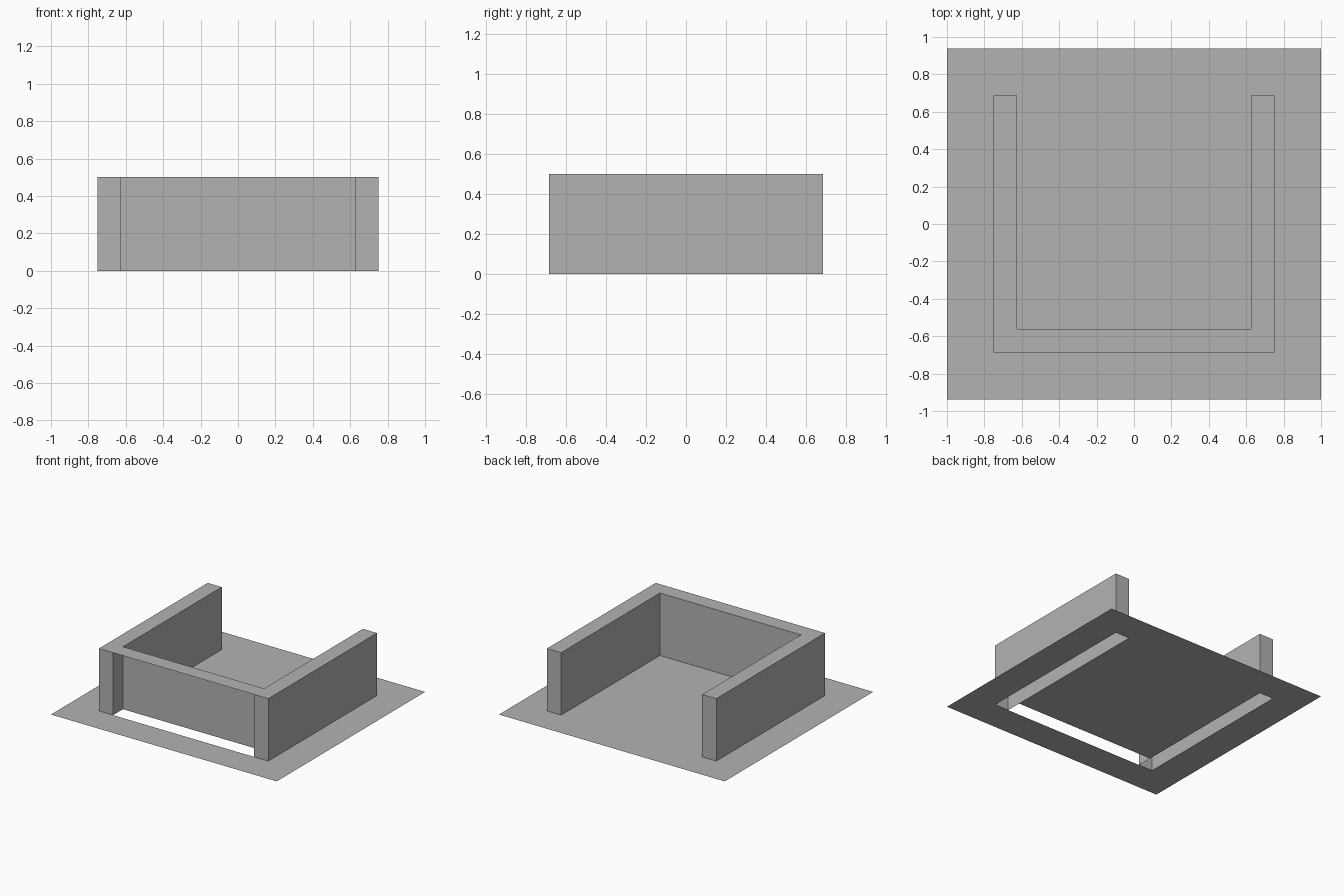
import bpy, bmesh

if "Cube" in bpy.data.objects:
    bpy.data.objects.remove(bpy.data.objects["Cube"])

H = 0.5                                             # wall height
XS = [-1.0, -0.75, -0.625, 0.625, 0.75, 1.0]        # grid lines across
YS = [-0.9375, -0.6875, -0.5625, 0.6875, 0.9375]    # grid lines front to back

grey = bpy.data.materials.new("plain grey")
grey.diffuse_color = (0.45, 0.45, 0.45, 1.0)
grey.use_nodes = True
grey.node_tree.nodes["Principled BSDF"].inputs["Base Color"].default_value = grey.diffuse_color


def make_object(name, quads):
    """Build one mesh object from a list of four-corner faces."""
    bm = bmesh.new()
    for quad in quads:
        bm.faces.new([bm.verts.new(p) for p in quad])
    bmesh.ops.remove_doubles(bm, verts=bm.verts, dist=1e-5)
    mesh = bpy.data.meshes.new(name)
    bm.to_mesh(mesh)
    bm.free()
    mesh.materials.append(grey)
    obj = bpy.data.objects.new(name, mesh)
    bpy.context.collection.objects.link(obj)
    return obj


def is_wall(i, j):
    """True for grid cells under the U-shaped wall."""
    return (i in (1, 3) and j in (1, 2)) or (i == 2 and j == 1)


def cell(i, j, z):
    x0, x1, y0, y1 = XS[i], XS[i + 1], YS[j], YS[j + 1]
    return [(x0, y0, z), (x1, y0, z), (x1, y1, z), (x0, y1, z)]


def upright(a, b):
    """Vertical panel from a to b, facing right of the direction of travel."""
    return [(*a, 0), (*b, 0), (*b, H), (*a, H)]


cells = [(i, j) for i in range(5) for j in range(4)]

# Ground sheet with a U-shaped opening under the hollow walls
make_object("ground_sheet", [cell(i, j, 0) for i, j in cells if not is_wall(i, j)])

# Flat top of the U-shaped wall
make_object("wall_top", [cell(i, j, H) for i, j in cells if is_wall(i, j)])

# Side walls: hollow, open underneath, with closed front and back ends
y0, ym, y1 = YS[1:4]
for name, xa, xb in (("left_wall", XS[1], XS[2]), ("right_wall", XS[3], XS[4])):
    loop = [(xa, y0), (xb, y0), (xb, ym), (xb, y1), (xa, y1), (xa, ym)]
    make_object(name, [upright(loop[k], loop[(k + 1) % 6]) for k in range(6)])

# Front wall: only the inner panel, the outer side is open
make_object("front_inner_panel", [upright((XS[3], ym), (XS[2], ym))])
